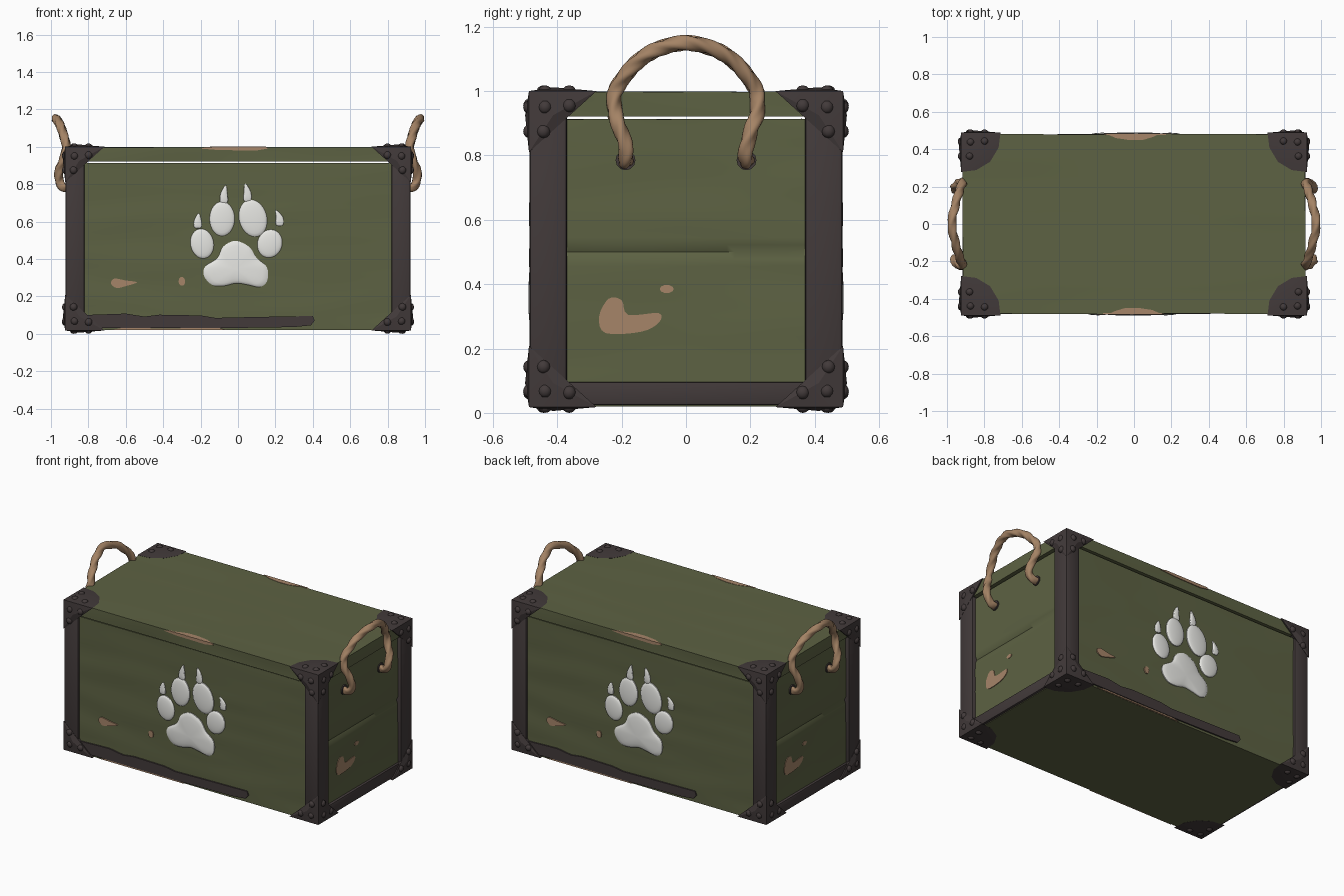
import bpy, bmesh, math
from mathutils import Vector, Matrix, noise

if "Cube" in bpy.data.objects:
    bpy.data.objects.remove(bpy.data.objects["Cube"])


def material(name, rgb):
    m = bpy.data.materials.new(name)
    lin = [((c / 255 + 0.055) / 1.055) ** 2.4 for c in rgb]
    m.diffuse_color = (*lin, 1)
    m.use_nodes = True
    m.node_tree.nodes["Principled BSDF"].inputs["Base Color"].default_value = m.diffuse_color
    return m


GREEN = material("green paint", (93, 98, 67))
IRON = material("dark iron", (66, 58, 58))
ROPE = material("rope tan", (164, 131, 101))
WOOD = material("bare wood", (166, 133, 105))
WHITE = material("white paint", (232, 232, 228))


def finish(name, bm, mat, angle=35):
    bmesh.ops.recalc_face_normals(bm, faces=bm.faces)
    me = bpy.data.meshes.new(name)
    bm.to_mesh(me)
    bm.free()
    me.materials.append(mat)
    ob = bpy.data.objects.new(name, me)
    bpy.context.collection.objects.link(ob)
    bpy.ops.object.select_all(action='DESELECT')
    ob.select_set(True)
    bpy.context.view_layer.objects.active = ob
    bpy.ops.object.shade_smooth_by_angle(angle=math.radians(angle))
    return ob


def box(lo, hi, bevel=0.0):
    bm = bmesh.new()
    lo, hi = Vector(lo), Vector(hi)
    bmesh.ops.create_cube(bm, size=1, matrix=Matrix.Translation((lo + hi) / 2) @ Matrix.Diagonal((*(hi - lo), 1)))
    if bevel:
        bmesh.ops.bevel(bm, geom=bm.edges[:], offset=bevel, segments=2, affect='EDGES', profile=0.5)
    return bm


def wooden(name, hx, hy, z0, z1, cuts, seam):
    """Box whose sides are worn inwards with stretched wood-grain noise."""
    bm = box((-hx, -hy, z0), (hx, hy, z1))
    bmesh.ops.subdivide_edges(bm, edges=bm.edges[:], cuts=cuts, use_grid_fill=True)
    for v in bm.verts:
        x, y, z = v.co
        if abs(abs(y) - hy) < 1e-4:
            s = math.copysign(1, y)
            v.co.y -= s * 0.008 * (0.5 + 0.5 * noise.noise(Vector((s * x * 1.6, z * 9, 3))))
        if abs(abs(x) - hx) < 1e-4:
            s = math.copysign(1, x)
            groove = 0.01 if abs(z - seam) < 0.012 else 0
            v.co.x -= s * (groove + 0.008 * (0.5 + 0.5 * noise.noise(Vector((s * y * 2, z * 9, 8)))))
        if abs(z - z1) < 1e-4:
            v.co.z -= 0.004 * (0.5 + 0.5 * noise.noise(Vector((x * 1.2, y * 7, 5))))
    return finish(name, bm, GREEN, 50)


def smooth_path(pts, n, closed):
    """Catmull-Rom interpolation of 2D or 3D points."""
    p = [Vector(q) for q in pts]
    k = len(p)
    get = (lambda i: p[i % k]) if closed else (lambda i: p[max(0, min(k - 1, i))])
    out = []
    for i in range(k if closed else k - 1):
        a, b, c, d = (get(i + j) for j in (-1, 0, 1, 2))
        for s in range(n):
            t = s / n
            out.append(0.5 * (2 * b + (c - a) * t + (2 * a - 5 * b + 4 * c - d) * t * t
                              + (3 * b - a - 3 * c + d) * t ** 3))
    return out if closed else out + [p[-1]]


FACES = {'front': lambda u, v, d: (u, -d, v),
         'right': lambda u, v, d: (d, u, v),
         'top': lambda u, v, d: (u, v, d)}


def plate(name, outline, face, d, mat, dome=0.0):
    """Thin plate, optionally domed, lying on one side of the crate."""
    cen = sum((Vector(p) for p in outline), Vector((0, 0))) / len(outline)
    rings = [(1, d - 0.009), (1, d)]
    if dome:
        rings += [(math.cos(a), d + dome * math.sin(a)) for a in (0.3, 0.6, 0.9, 1.2, 1.45)]
    bm = bmesh.new()
    loops = []
    for s, h in rings:
        loops.append([bm.verts.new(FACES[face](*(cen + (Vector(p) - cen) * s), h)) for p in outline])
    n = len(outline)
    for a, b in zip(loops, loops[1:]):
        for i in range(n):
            bm.faces.new((a[i], a[(i + 1) % n], b[(i + 1) % n], b[i]))
    bm.faces.new(loops[0])
    bm.faces.new(loops[-1])
    return finish(name, bm, mat, 40)


def ellipse(cx, cy, rx, ry, tilt=0.0, n=28):
    out = []
    for i in range(n):
        a = 2 * math.pi * i / n
        x, y = rx * math.cos(a), ry * math.sin(a)
        out.append((cx + x * math.cos(tilt) - y * math.sin(tilt), cy + x * math.sin(tilt) + y * math.cos(tilt)))
    return out


# Wooden body and lid
wooden("crate_body", 0.903, 0.474, 0.02, 0.915, 40, 0.5)
wooden("lid", 0.92, 0.484, 0.921, 1.0, 20, -1)

# Corner posts, corner brackets and rivets
CAP = [(0, 0, 0), (.21, 0, 0), (0, .21, 0), (0, 0, .19), (.2, .08, 0), (.155, .155, 0), (.08, .2, 0),
       (.075, .075, -.012), (.075, -.012, .075), (-.012, .075, .075)]
for sx in (-1, 1):
    for sy in (-1, 1):
        xs, ys = sorted((sx * 0.82, sx * 0.923)), sorted((sy * 0.37, sy * 0.486))
        finish("corner_post", box((xs[0], ys[0], 0.025), (xs[1], ys[1], 0.96), 0.012), IRON)
        for sz, z in ((-1, 0.018), (1, 1.0)):
            c, sign = Vector((sx * 0.924, sy * 0.488, z)), Vector((sx, sy, sz))
            bm = bmesh.new()
            for p in CAP:
                bm.verts.new(c - Vector(p) * sign)
            bmesh.ops.convex_hull(bm, input=bm.verts[:])
            bmesh.ops.dissolve_limit(bm, angle_limit=0.01, verts=bm.verts[:], edges=bm.edges[:])
            finish("corner_bracket", bm, IRON, 20)
            bm = bmesh.new()
            for axis in range(3):
                for a, b in ((.05, .05), (.125, .045), (.045, .125)):
                    off, sc = [a, b], [0.021, 0.021]
                    off.insert(axis, 0.0)
                    sc.insert(axis, 0.018)
                    bmesh.ops.create_uvsphere(bm, u_segments=10, v_segments=6, radius=1, matrix=Matrix.Translation(
                        c - Vector(off) * sign) @ Matrix.Diagonal((*sc, 1)))
            finish("bracket_rivets", bm, IRON, 60)

# Everything below is built for the front and right, then turned half way round for the back and left
half = []

# Lower rails: full on the side, broken strip on the front
half.append(finish("side_rail", box((0.86, -0.38, 0.024), (0.916, 0.38, 0.096), 0.006), IRON))
half.append(plate("front_rail", [(-.83, .032), (-.1, .03), (.3, .036), (.39, .045), (.41, .07), (.4, .095), (.1, .09),
                                 (-.12, .085), (-.2, .098), (-.42, .102), (-.5, .092), (-.6, .108), (-.83, .1)],
                  'front', 0.48, IRON))

# Worn patches of bare wood
half.append(plate("worn_patch", smooth_path([(-.68, .27), (-.66, .295), (-.6, .285), (-.54, .275), (-.6, .255),
                                             (-.65, .245)], 4, True), 'front', 0.4755, WOOD))
half.append(plate("small_worn_patch", ellipse(-.3, .28, .018, .024, 0, 10), 'front', 0.4755, WOOD))
half.append(plate("worn_lower_edge", [(-.68, .021), (-.06, .021), (-.1, .031), (-.4, .029), (-.62, .031)],
                  'front', 0.4765, WOOD))
half.append(plate("worn_side_patch", smooth_path([(-.27, .30), (-.24, .355), (-.2, .35), (-.18, .305), (-.085, .31),
                                                  (-.085, .28), (-.14, .252), (-.25, .248)], 4, True),
                  'right', 0.9035, WOOD))
half.append(plate("small_side_patch", ellipse(-.06, .385, .022, .013, 0, 10), 'right', 0.9035, WOOD))
half.append(plate("worn_lid_top", [(-.14, -.484), (.15, -.484), (.1, -.46), (.02, -.448), (-.05, -.45), (-.1, -.465)],
                  'top', 1.0005, WOOD))
half.append(plate("worn_lid_front", [(-.2, .99), (-.1, .982), (.1, .98), (.16, .99), (.15, 1.0), (-.16, 1.0)],
                  'front', 0.4848, WOOD))

# Paw print: main pad, toes and claws
pad = [(-.015, .497), (.06, .465), (.1, .405), (.155, .355), (.155, .28), (.115, .25), (.05, .262), (-.01, .27),
       (-.08, .255), (-.14, .262), (-.182, .31), (-.175, .36), (-.11, .405), (-.08, .465)]
half.append(plate("paw_pad", smooth_path(pad, 4, True), 'front', 0.476, WHITE, 0.014))
for cx, cz, rx, rz, tilt in ((-.085, .615, .067, .092, 0), (.08, .618, .074, .1, .25),
                             (-.192, .482, .062, .08, .2), (.17, .482, .066, .076, -.3)):
    half.append(plate("paw_toe", ellipse(cx, cz, rx, rz, tilt), 'front', 0.476, WHITE, 0.012))
for cx, cz, size, lean in ((-.075, .74, 1, .01), (.05, .75, 1, -.012), (-.215, .60, .8, .005), (.222, .615, .85, -.02)):
    claw = [(cx + lean, cz + .055 * size), (cx + .018, cz + .01), (cx + .02, cz - .035 * size), (cx, cz - .045 * size),
            (cx - .02, cz - .035 * size), (cx - .018, cz + .01)]
    half.append(plate("paw_claw", smooth_path(claw, 3, True), 'front', 0.476, WHITE, 0.006))

# Rope handle: twisted three-strand tube along a smooth arch
side = [(.89, -.188, .785), (.935, -.188, .785), (.957, -.186, .82), (.955, -.202, .875), (.93, -.222, .94),
        (.918, -.218, 1.0), (.932, -.18, 1.06), (.953, -.11, 1.12)]
path = smooth_path(side + [(.974, 0, 1.15)] + [(x, -y, z) for x, y, z in reversed(side)], 10, False)
bm = bmesh.new()
rings, twist, N = [], 0.0, 15
tan = (path[1] - path[0]).normalized()
nor = Vector((0, 0, 1))
for i, p in enumerate(path):
    t = (path[min(i + 1, len(path) - 1)] - path[max(i - 1, 0)]).normalized()
    nor = tan.rotation_difference(t) @ nor
    nor = (nor - t * nor.dot(t)).normalized()
    tan, bi = t, t.cross(nor)
    if i:
        twist += (p - path[i - 1]).length * 22
    ring = []
    for k in range(N):
        a = 2 * math.pi * k / N
        r = 0.0225 * (1 + 0.13 * math.cos(3 * (a - twist)))
        ring.append(bm.verts.new(p + (nor * math.cos(a) + bi * math.sin(a)) * r))
    rings.append(ring)
for a, b in zip(rings, rings[1:]):
    for k in range(N):
        bm.faces.new((a[k], a[(k + 1) % N], b[(k + 1) % N], b[k]))
bm.faces.new(rings[0])
bm.faces.new(rings[-1])
half.append(finish("rope_handle", bm, ROPE, 60))

# Dark holes where the rope enters the side
for y in (-.188, .188):
    half.append(plate("rope_hole", ellipse(y, .785, .031, .031, 0, 12), 'right', 0.906, IRON))

# Half-turn copies for the back and left
for ob in half:
    twin = ob.copy()
    twin.name = "rear_" + ob.name.split(".")[0]
    twin.rotation_euler = (0, 0, math.pi)
    bpy.context.collection.objects.link(twin)
